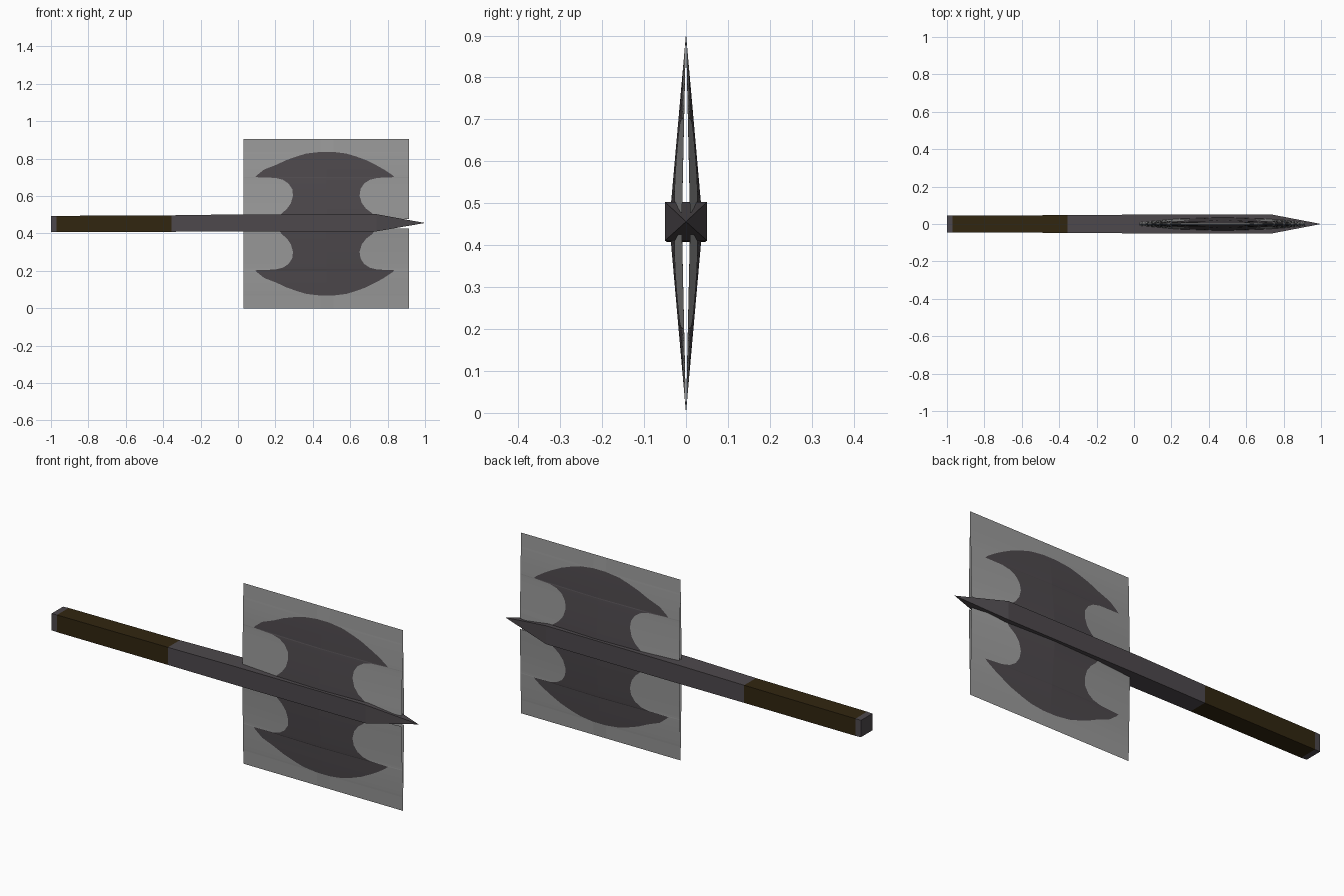
import bpy, bmesh

if "Cube" in bpy.data.objects:
    bpy.data.objects.remove(bpy.data.objects["Cube"])

CZ = 0.452  # height of the axe's centre line


def material(name, rgb):
    m = bpy.data.materials.new(name)
    m.diffuse_color = (*rgb, 1)
    m.use_nodes = True
    m.node_tree.nodes["Principled BSDF"].inputs["Base Color"].default_value = m.diffuse_color
    return m


steel = material("dark steel", (0.075, 0.066, 0.073))
pale = material("pale grey", (0.32, 0.32, 0.32))
leather = material("brown leather", (0.031, 0.019, 0.005))


def add_object(name, bm, mats):
    me = bpy.data.meshes.new(name)
    bm.to_mesh(me)
    bm.free()
    ob = bpy.data.objects.new(name, me)
    for m in mats:
        me.materials.append(m)
    bpy.context.collection.objects.link(ob)
    return ob


def square_bar(name, stations, mat):
    """Loft square sections (x, centre z, half y, half z) along x; half 0 makes a point."""
    bm = bmesh.new()
    rings = []
    for x, z, hy, hz in stations:
        rings.append([bm.verts.new((x, sy * hy, z + sz * hz))
                      for sy, sz in ((-1, -1), (1, -1), (1, 1), (-1, 1))])
    for a, b in zip(rings, rings[1:]):
        for i in range(4):
            j = (i + 1) % 4
            bm.faces.new((a[i], a[j], b[j], b[i]))
    bm.faces.new(rings[0])
    bm.faces.new(rings[-1])
    bmesh.ops.remove_doubles(bm, verts=bm.verts, dist=1e-5)
    bmesh.ops.recalc_face_normals(bm, faces=bm.faces)
    return add_object(name, bm, [mat])


# Handle: pommel, leather grip, shaft ending in a spike
square_bar("pommel", [(-1, 0.451, 0.045, 0.042), (-0.97, 0.451, 0.046, 0.043)], steel)
square_bar("grip", [(-0.97, 0.451, 0.046, 0.043), (-0.355, 0.453, 0.047, 0.044)], leather)
square_bar("shaft_spike", [(-0.355, 0.453, 0.047, 0.044), (0.0, 0.456, 0.05, 0.046),
                           (0.74, 0.457, 0.05, 0.046), (1.0, 0.456, 0, 0)], steel)

# Blade plates: rows of (height above centre, left edge, right edge of dark shape)
X0, X1, XM, TOP = 0.03, 0.913, 0.472, 0.452
rows = [(0.026, 0.21, 0.74), (0.056, 0.235, 0.717), (0.080, 0.262, 0.685),
        (0.110, 0.283, 0.662), (0.150, 0.294, 0.650), (0.185, 0.290, 0.655),
        (0.215, 0.270, 0.674), (0.235, 0.240, 0.705), (0.245, 0.200, 0.745),
        (0.249, 0.092, 0.836), (0.262, 0.105, 0.822), (0.290, 0.140, 0.780),
        (0.315, 0.205, 0.735), (0.340, 0.258, 0.685), (0.360, 0.315, 0.630),
        (0.375, 0.365, 0.580), (0.384, 0.440, 0.510), (TOP, 0.440, 0.510)]


def bulge(x, h):
    t = (x - XM) / (X1 - XM)
    return -(0.009 + 0.027 * (1 - t * t)) * (TOP - h) / (TOP - 0.045)


bm = bmesh.new()
grid = [[bm.verts.new((x, bulge(x, h), h)) for x in (X0, l, XM, r, X1)]
        for h, l, r in rows]
for k, (a, b) in enumerate(zip(grid, grid[1:])):
    for i in range(4):
        f = bm.faces.new((a[i], a[i + 1], b[i + 1], b[i]))
        dark = i in (1, 2) and k < len(rows) - 2
        f.material_index = 1 if dark else 0
blade = add_object("blade_plates", bm, [pale, steel])
blade.location.z = CZ
# Front/back and upper/lower copies
mirror = blade.modifiers.new("mirror", 'MIRROR')
mirror.use_axis = (False, True, True)
mirror.use_mirror_merge = True
mirror.merge_threshold = 0.0005
